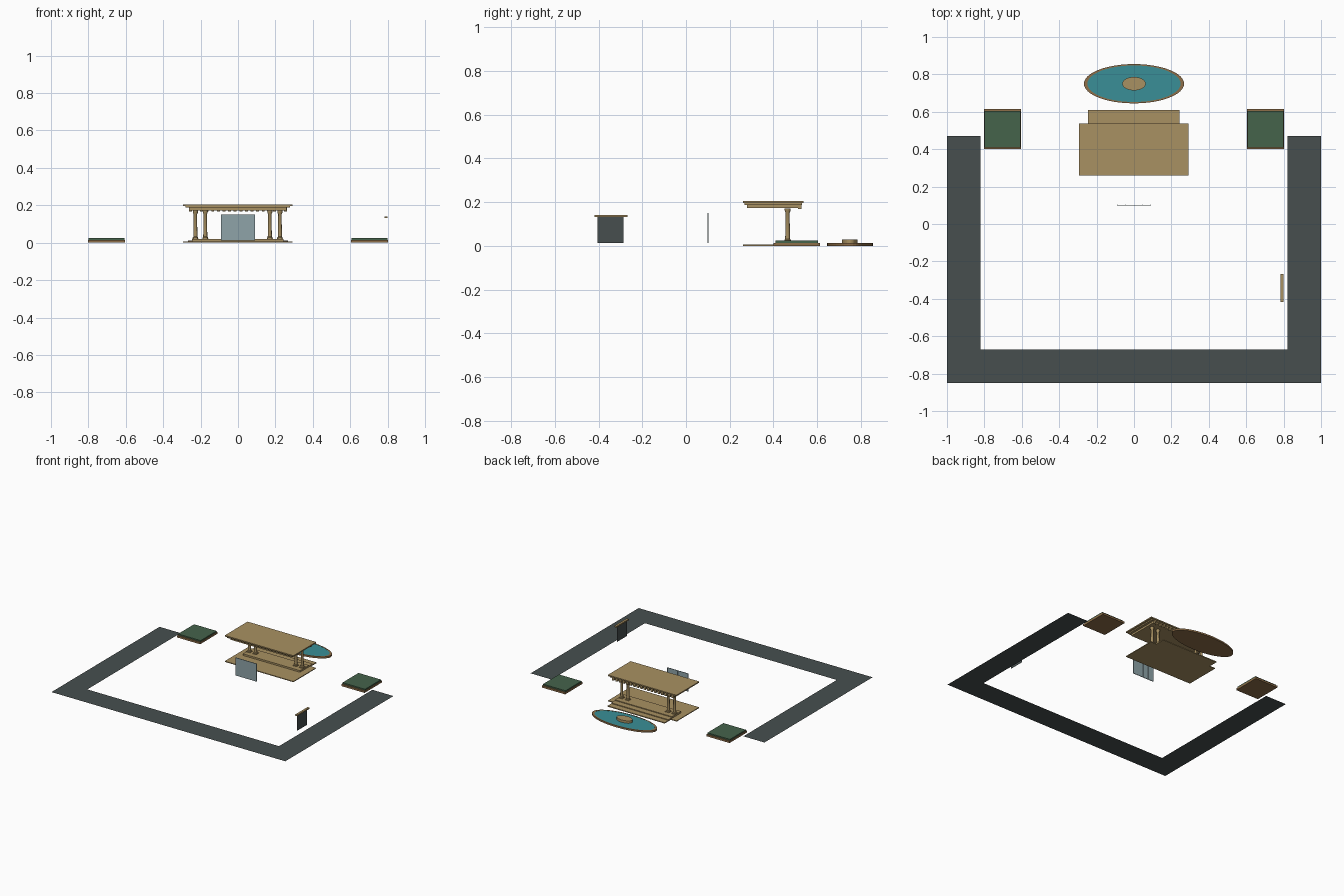
import bpy
import bmesh
import math

cube = bpy.data.objects.get("Cube")
if cube:
    bpy.data.objects.remove(cube, do_unlink=True)


def material(name, rgb):
    # Convert 8-bit display colour to linear
    lin = [((c / 255 + 0.055) / 1.055) ** 2.4 for c in rgb] + [1]
    m = bpy.data.materials.new(name)
    m.use_nodes = True
    m.diffuse_color = lin
    m.node_tree.nodes["Principled BSDF"].inputs["Base Color"].default_value = lin
    return m


STONE = material("tan stone", (169, 145, 98))
RIM = material("brown stone", (142, 110, 72))
ASPHALT = material("dark asphalt", (71, 79, 79))
HEDGE = material("hedge green", (69, 99, 75))
WATER = material("teal water", (58, 143, 151))
GLASS = material("grey blue glass", (143, 164, 169))


def finish(name, bm, mat):
    mesh = bpy.data.meshes.new(name)
    bm.to_mesh(mesh)
    bm.free()
    mesh.materials.append(mat)
    obj = bpy.data.objects.new(name, mesh)
    bpy.context.collection.objects.link(obj)
    return obj


def box(name, x, y, z, mat):
    """Box from (min, max) ranges."""
    bm = bmesh.new()
    bmesh.ops.create_cube(bm, size=1)
    for v in bm.verts:
        v.co = [r[0] + (c + 0.5) * (r[1] - r[0]) for c, r in zip(v.co, (x, y, z))]
    return finish(name, bm, mat)


def polygon(name, points, mat):
    bm = bmesh.new()
    bm.faces.new([bm.verts.new(p) for p in points])
    return finish(name, bm, mat)


def lathe(name, profile, mat, centre, scale=(1, 1), sides=16):
    """Closed stack of rings from (radius, height) pairs."""
    bm = bmesh.new()
    rings = []
    for r, z in profile:
        angles = [2 * math.pi * i / sides for i in range(sides)]
        rings.append([bm.verts.new((centre[0] + r * scale[0] * math.cos(a),
                                    centre[1] + r * scale[1] * math.sin(a), z))
                      for a in angles])
    for low, high in zip(rings, rings[1:]):
        for i in range(sides):
            j = (i + 1) % sides
            bm.faces.new((low[i], low[j], high[j], high[i]))
    bm.faces.new(rings[0][::-1])
    bm.faces.new(rings[-1])
    return finish(name, bm, mat)


# U-shaped road
polygon("road", [(-1, -0.85, 0.002), (1, -0.85, 0.002), (1, 0.47, 0.002),
                 (0.82, 0.47, 0.002), (0.82, -0.67, 0.002), (-0.82, -0.67, 0.002),
                 (-0.82, 0.47, 0.002), (-1, 0.47, 0.002)], ASPHALT)

# Portico floor and steps
box("portico_floor", (-0.295, 0.292), (0.26, 0.535), (0, 0.006), STONE)
for i, back in enumerate((0.61, 0.565, 0.52)):
    box("step", (-0.245, 0.243), (0.41, back), (i * 0.006, i * 0.006 + 0.007), STONE)

# Portico columns
for x in (-0.228, -0.175, 0.17, 0.224):
    box("column_plinth", (x - 0.016, x + 0.016), (0.449, 0.481), (0.018, 0.023), STONE)
    column = lathe("column", [(0.015, 0.022), (0.015, 0.027), (0.011, 0.032),
                              (0.009, 0.152), (0.013, 0.16), (0.014, 0.172)],
                   STONE, (x, 0.465))
    column.data.shade_smooth()
    bpy.context.view_layer.objects.active = column
    column.select_set(True)
    bpy.ops.object.shade_smooth_by_angle()
    column.select_set(False)

# Portico roof, frieze and dentils
box("roof_slab", (-0.295, 0.292), (0.26, 0.538), (0.196, 0.205), STONE)
box("roof_cornice", (-0.28, 0.278), (0.268, 0.53), (0.187, 0.196), STONE)
box("roof_frieze", (-0.262, 0.26), (0.28, 0.518), (0.173, 0.188), STONE)
for i in range(18):
    x = -0.255 + i * 0.03
    box("dentil", (x - 0.008, x + 0.008), (0.513, 0.528), (0.168, 0.187), STONE)

# Glass screen with thin ribs behind
box("glass_screen", (-0.09, 0.09), (0.098, 0.102), (0.012, 0.15), GLASS)
for x in (-0.089, -0.045, 0, 0.045, 0.089):
    box("screen_rib", (x - 0.001, x + 0.001), (0.102, 0.104), (0.012, 0.15), GLASS)

# Notice board with cap
polygon("board", [(0.79, -0.405, 0.012), (0.79, -0.285, 0.012),
                  (0.79, -0.285, 0.132), (0.79, -0.405, 0.132)], ASPHALT)
box("board_cap", (0.782, 0.799), (-0.418, -0.267), (0.131, 0.141), STONE)

# Planters with hedge
for s in (-1, 1):
    c = s * 0.703
    box("planter", (c - 0.099, c + 0.099), (0.4, 0.614), (0, 0.014), RIM)
    box("hedge", (c - 0.096, c + 0.096), (0.41, 0.605), (0.012, 0.024), HEDGE)

# Oval pool with island
POOL = (0, 0.75)
lathe("pool_rim", [(1, 0), (1, 0.013), (0.93, 0.013), (0.93, 0.008)],
      RIM, POOL, (0.268, 0.105), 48)
lathe("pool_water", [(0.935, 0.007), (0.935, 0.012)], WATER, POOL, (0.268, 0.105), 48)
lathe("pool_island", [(1, 0.005), (1, 0.03)], STONE, POOL, (0.063, 0.036), 32)
